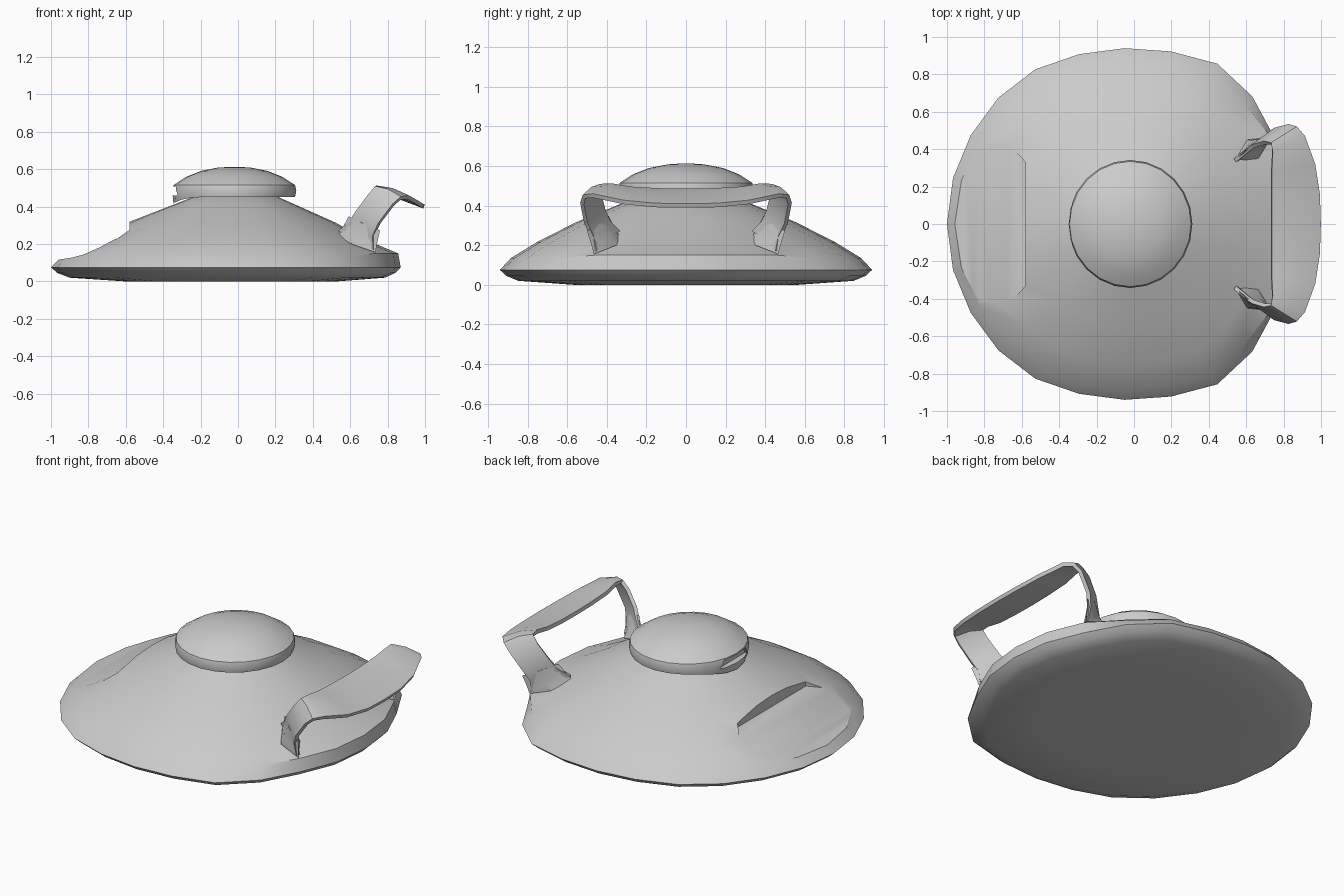
import bpy, bmesh, math
from mathutils import Vector

cube = bpy.data.objects.get("Cube")
if cube:
    bpy.data.objects.remove(cube, do_unlink=True)

grey = bpy.data.materials.new("hull_grey")
grey.use_nodes = True
grey.diffuse_color = (0.6, 0.6, 0.6, 1)
grey.node_tree.nodes["Principled BSDF"].inputs["Base Color"].default_value = (0.6, 0.6, 0.6, 1)


def make_object(name, bm):
    bmesh.ops.recalc_face_normals(bm, faces=bm.faces)
    mesh = bpy.data.meshes.new(name)
    bm.to_mesh(mesh)
    bm.free()
    mesh.materials.append(grey)
    obj = bpy.data.objects.new(name, mesh)
    bpy.context.collection.objects.link(obj)
    return obj


def activate(obj):
    bpy.ops.object.select_all(action='DESELECT')
    obj.select_set(True)
    bpy.context.view_layer.objects.active = obj


def smooth(obj, degrees):
    activate(obj)
    bpy.ops.object.shade_smooth_by_angle(angle=math.radians(degrees))


def cut(obj, cutter):
    cutter.hide_render = True
    mod = obj.modifiers.new("cut", 'BOOLEAN')
    mod.object = cutter
    mod.operation = 'DIFFERENCE'
    mod.solver = 'EXACT'
    activate(obj)
    bpy.ops.object.modifier_apply(modifier=mod.name)
    bpy.data.objects.remove(cutter, do_unlink=True)


def loft(rings, closed=True):
    """Skin a row of point rings; closed rings get end caps."""
    bm = bmesh.new()
    rows = [[bm.verts.new(p) for p in ring] for ring in rings]
    n = len(rows[0])
    for a, b in zip(rows, rows[1:]):
        for i in range(n if closed else n - 1):
            j = (i + 1) % n
            bm.faces.new((a[i], a[j], b[j], b[i]))
    if closed:
        bm.faces.new(rows[0])
        bm.faces.new(rows[-1])
    return bm


SEGMENTS = 24

# Saucer hull: slightly squared towards +x
outline = [0.92, 0.925, 0.925, 0.965, 0.99, 0.955, 0.94, 0.94, 0.955, 0.955, 0.95, 0.95, 0.95]
hull_profile = [(0.6, 0), (0.9, 0.02), (0.965, 0.045), (1, 0.075), (0.94, 0.135),
                (0.8, 0.215), (0.59, 0.315), (0.32, 0.42), (0.18, 0.475)]


def hull_ring(r, z):
    ring = []
    for i in range(SEGMENTS):
        k = min(i, SEGMENTS - i)
        a = math.tau * i / SEGMENTS
        round_out = 0.95 + (outline[k] - 0.95) * r
        shelf = 1 if z == 0.135 and k < 3 else 0
        reach = (r + 0.04 * shelf) * round_out
        ring.append((reach * math.cos(a) - 0.05 * r, reach * math.sin(a), z + 0.015 * shelf))
    return ring


hull = make_object("saucer_hull", loft([hull_ring(r, z) for r, z in hull_profile]))

# Scooped recess at -x
scoop = [(-0.58, 0.25, 0.33), (-0.66, 0.225, 0.42), (-0.74, 0.182, 0.455),
         (-0.83, 0.142, 0.47), (-0.9, 0.125, 0.42), (-0.97, 0.115, 0.3), (-1.1, 0.11, 0.3)]
cut(hull, make_object("scoop_cutter", loft(
    [[(x, -w, z), (x, w, z), (x, w, 0.6), (x, -w, 0.6)] for x, z, w in scoop])))
smooth(hull, 28)

# Bridge dome with a lip that dips at -x
dome_profile = [(0.17, 0.462), (0.26, 0.475), (0.325, 0.452), (0.332, 0.485), (0.325, 0.515),
                (0.26, 0.558), (0.18, 0.59), (0.09, 0.608), (0.02, 0.613)]


def dome_ring(r, z):
    ring = []
    for i in range(SEGMENTS):
        a = math.tau * i / SEGMENTS
        back = max(0, -math.cos(a)) ** 6
        dip = 0.035 * back if z < 0.48 and r > 0.3 else 0
        ring.append((r * math.cos(a) - 0.02, r * 1.03 * math.sin(a), z - dip))
    return ring


dome = make_object("bridge_dome", loft([dome_ring(r, z) for r, z in dome_profile]))

# Window slot in the dome lip
slot = [[(x, -0.13, 0.46), (x, 0.13, 0.46), (x, 0.1, 0.508), (x, -0.1, 0.508)]
        for x in (-0.45, -0.31)]
cut(dome, make_object("slot_cutter", loft(slot)))
smooth(dome, 32)

# Arched wing with two struts: one ribbon, half given as leading and trailing edges
half = [((0.735, 0, 0.475), (0.995, 0, 0.4)),
        ((0.735, 0.14, 0.477), (0.99, 0.16, 0.402)),
        ((0.735, 0.28, 0.485), (0.965, 0.32, 0.418)),
        ((0.74, 0.38, 0.502), (0.91, 0.47, 0.45)),
        ((0.735, 0.43, 0.5), (0.87, 0.515, 0.445)),
        ((0.7, 0.435, 0.46), (0.83, 0.525, 0.41)),
        ((0.635, 0.415, 0.375), (0.755, 0.505, 0.31)),
        ((0.6, 0.39, 0.32), (0.725, 0.475, 0.245)),
        ((0.54, 0.34, 0.27), (0.73, 0.46, 0.17))]
mirrored = [[(x, -y, z) for x, y, z in pair] for pair in half[:0:-1]]
stations = []
for lead, trail in mirrored + half:
    a, b = Vector(lead), Vector(trail)
    middle = (a + b) / 2 + Vector((0, 0, 0.012))
    stations.append([a, middle, b])
wing = make_object("arched_wing", loft(stations, closed=False))
shell = wing.modifiers.new("thickness", 'SOLIDIFY')
shell.thickness = 0.022
shell.offset = 0
activate(wing)
bpy.ops.object.modifier_apply(modifier=shell.name)
smooth(wing, 40)

# Flared feet where the struts meet the hull
for side, label in ((1, "left"), (-1, "right")):
    foot = []
    for t, flare in ((0, 1.0), (0.35, 0.65), (0.7, 0.4), (1, 0.22)):
        c = Vector((0.635, 0.4, 0.2)).lerp(Vector((0.675, 0.445, 0.31)), t)
        along = Vector((0.1, 0.065, -0.045)) * (0.8 + 0.2 * flare)
        across = Vector((-0.03, 0.05, 0)) * flare
        ring = [c + along, c + across, c - along, c - across]
        foot.append([(p.x, side * p.y, p.z) for p in ring])
    smooth(make_object(label + "_strut_foot", loft(foot)), 40)
